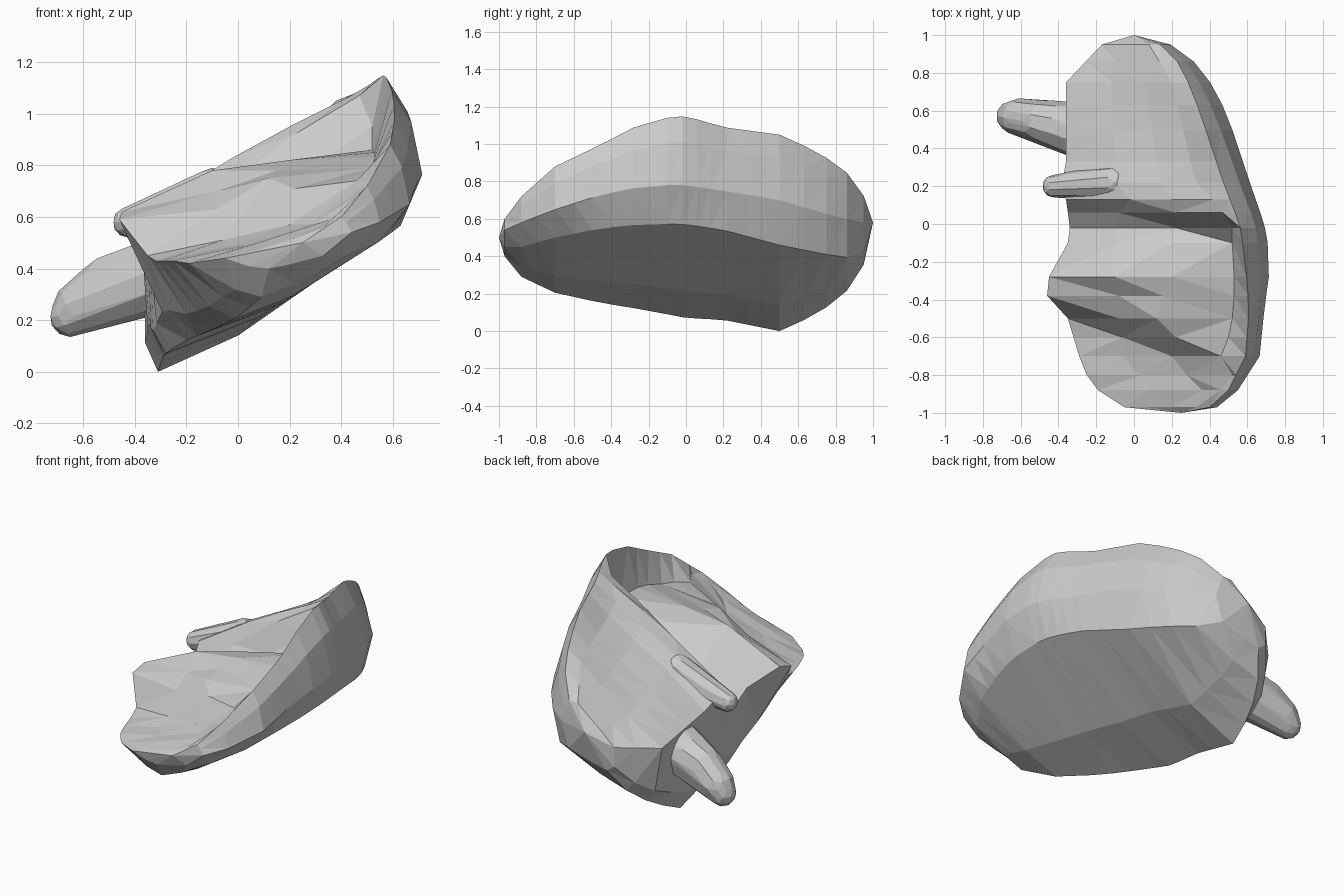
import bpy, bmesh
from mathutils import Vector, Matrix

clay = bpy.data.materials.new("light_grey")
clay.diffuse_color = (0.6, 0.6, 0.6, 1)


def finish(bm, name):
    bmesh.ops.recalc_face_normals(bm, faces=bm.faces)
    mesh = bpy.data.meshes.new(name)
    bm.to_mesh(mesh)
    bm.free()
    mesh.materials.append(clay)
    obj = bpy.data.objects.new(name, mesh)
    bpy.context.collection.objects.link(obj)
    return obj


# Outer shell stations: y, then (x, z) of low left, low right, right bulge, crest
SHELL = [
    (-0.97, 0.12, .40, .33, .45, .44, .54, .40, .60),
    (-0.88, 0.09, .29, .42, .45, .55, .58, .50, .72),
    (-0.70, -.01, .205, .54, .50, .665, .65, .59, .88),
    (-0.45, -.13, .15, .61, .55, .69, .73, .61, 1.0),
    (-0.20, -.23, .11, .64, .575, .725, .78, .59, 1.13),
    (0.00, -.28, .07, .62, .57, .69, .78, .56, 1.15),
    (0.20, -.29, .06, .57, .54, .62, .75, .48, 1.09),
    (0.50, -.31, .00, .46, .46, .52, .70, .38, 1.05),
    (0.70, -.27, .09, .38, .42, .44, .64, .31, .96),
    (0.85, -.20, .20, .28, .39, .33, .60, .24, .86),
    (0.96, -.11, .37, .13, .43, .18, .58, .13, .71),
]

# Folded upper surface stations: y, then (x, z) of rim foot, two folds, left lip
TOP = [
    (-0.97, .33, .56, .20, .51, .07, .47, -.05, .44),
    (-0.88, .46, .68, .36, .59, .08, .50, -.19, .42),
    (-0.80, .52, .74, .28, .57, .03, .49, -.25, .43),
    (-0.70, .46, .74, .20, .57, -.06, .48, -.29, .43),
    (-0.60, .50, .77, .22, .71, -.06, .51, -.32, .43),
    (-0.50, .52, .79, .12, .75, -.08, .63, -.35, .45),
    (-0.38, .53, .83, .15, .78, -.08, .70, -.46, .59),
    (-0.28, .53, .85, .20, .82, -.10, .78, -.45, .62),
    (-0.10, .52, .86, .20, .79, -.10, .69, -.35, .53),
    (-0.02, .52, .95, .22, .75, -.10, .62, -.34, .47),
    (0.06, .47, 1.07, .22, .92, -.08, .70, -.35, .53),
    (0.13, .42, 1.06, .20, .95, -.02, .83, -.36, .62),
    (0.22, .33, 1.0, .15, .91, -.10, .78, -.38, .61),
    (0.33, .30, .97, .12, .86, -.10, .74, -.36, .55),
    (0.75, .20, .87, .06, .76, -.12, .62, -.36, .48),
    (0.95, .08, .72, .02, .67, -.07, .60, -.17, .51),
]


def sample(table, y):
    for a, b in zip(table, table[1:]):
        if a[0] <= y <= b[0]:
            t = (y - a[0]) / (b[0] - a[0])
            v = [p + (q - p) * t for p, q in zip(a[1:], b[1:])]
            return list(zip(v[::2], v[1::2]))


def between(p, q, t, dx, dz):
    return p[0] + (q[0] - p[0]) * t + dx, p[1] + (q[1] - p[1]) * t + dz


# Body: loft the shell and folded top together, closed by a point at each end
bm = bmesh.new()
rings = []
for y in sorted([row[0] for row in TOP] + [.5, .63, .86]):
    low, right, bulge, crest = sample(SHELL, y)
    top = sample(TOP, y)
    fade = 1 - y * y                      # fullness dies out at the ends
    belly = between(low, right, .38, .025 * fade, -.045 * fade)
    shoulder = between(bulge, crest, .6, .03 * fade, .01 * fade)
    wall = between(low, top[-1], .22, -.04, 0)
    loop = [low, belly, right, bulge, shoulder, crest] + top + [wall]
    rings.append([bm.verts.new((x, y, z)) for x, z in loop])
n = len(rings[0])
for a, b in zip(rings, rings[1:]):
    for i in range(n):
        j = (i + 1) % n
        bm.faces.new((a[i], a[j], b[j], b[i]))
for ring, tip in ((rings[0], (.25, -1, .5)), (rings[-1], (0, 1, .58))):
    v = bm.verts.new(tip)
    for i in range(n):
        bm.faces.new((ring[i], ring[(i + 1) % n], v))
bmesh.ops.triangulate(bm, faces=bm.faces)
finish(bm, "folded_body")


# Projecting lobes: hull around a chain of faceted balls (x, y, z, radius)
def lobe(name, balls):
    bm = bmesh.new()
    for x, y, z, r in balls:
        bmesh.ops.create_icosphere(bm, subdivisions=2, radius=r,
                                   matrix=Matrix.Translation(Vector((x, y, z))))
    bmesh.ops.delete(bm, geom=bm.faces[:] + bm.edges[:], context='EDGES_FACES')
    bmesh.ops.convex_hull(bm, input=bm.verts)
    inner = [v for v in bm.verts if not v.link_faces]
    bmesh.ops.delete(bm, geom=inner, context='VERTS')
    finish(bm, name)


lobe("long_lobe", [(-.28, .49, .38, .15), (-.38, .52, .37, .13), (-.50, .545, .345, .11),
                   (-.61, .565, .26, .10), (-.65, .57, .215, .08)])
lobe("short_lobe", [(-.10, .22, .70, .09), (-.30, .21, .615, .075),
                    (-.425, .20, .58, .06)])
